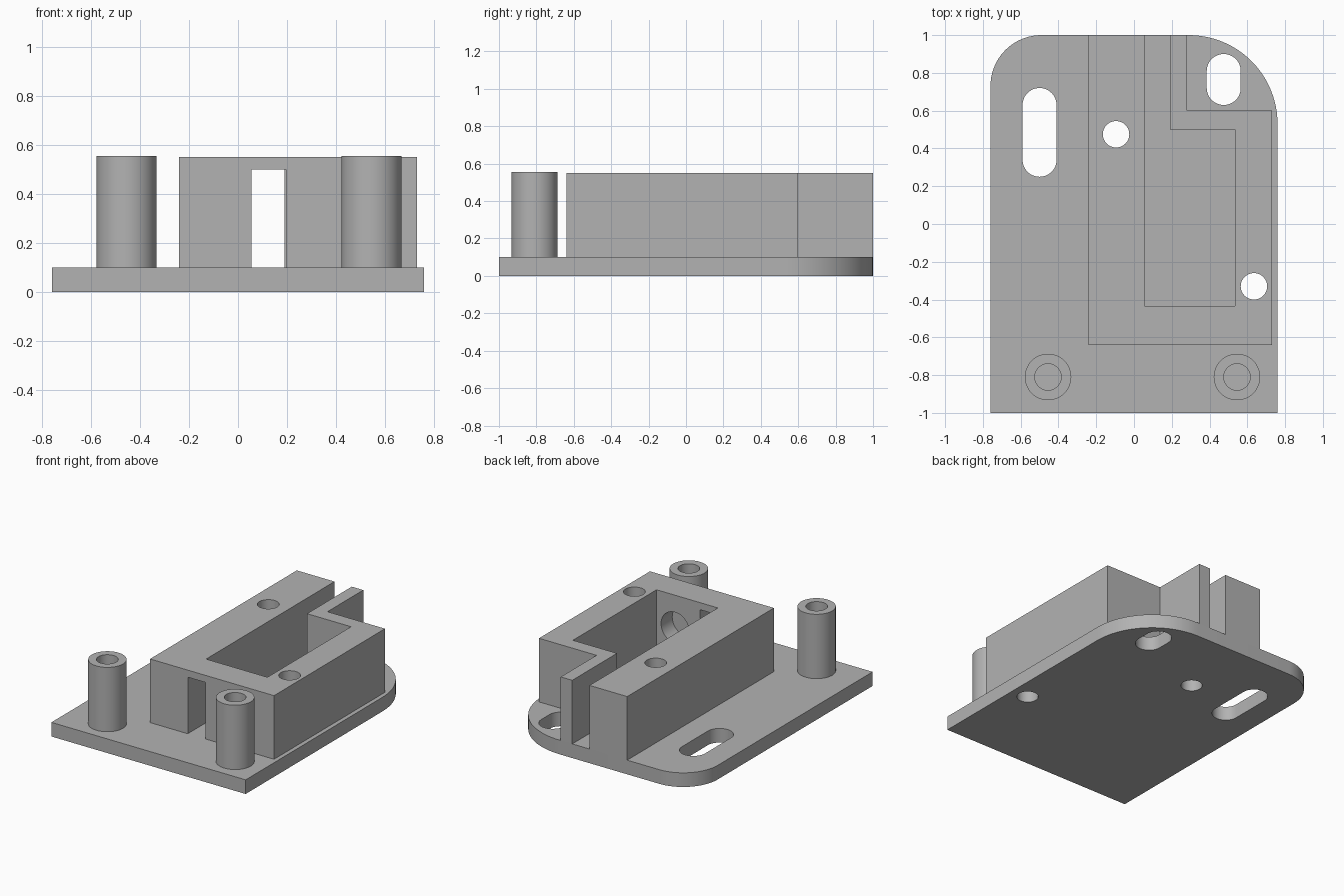
import bpy, bmesh
from math import sin, cos, pi, radians
from mathutils import Matrix

if "Cube" in bpy.data.objects:
    bpy.data.objects.remove(bpy.data.objects["Cube"], do_unlink=True)

grey = bpy.data.materials.new("plain grey")
grey.use_nodes = True
colour = (0.45, 0.45, 0.45, 1)
grey.diffuse_color = colour
grey.node_tree.nodes["Principled BSDF"].inputs["Base Color"].default_value = colour

BASE_TOP, HOUSING_TOP, POST_TOP = 0.10, 0.55, 0.555
BORE = 0.07


def arc(cx, cy, r, start, end, steps=24):
    """Points along a circular arc, angles in degrees."""
    angles = [radians(start + (end - start) * i / steps) for i in range(steps + 1)]
    return [(cx + r * cos(a), cy + r * sin(a)) for a in angles]


def circle(cx, cy, r):
    return arc(cx, cy, r, 0, 360, 48)[:-1]


def capsule(cx, low, high, r):
    return arc(cx, high - r, r, 0, 180) + arc(cx, low + r, r, 180, 360)


def rect(x0, x1, y0, y1):
    return [(x0, y0), (x1, y0), (x1, y1), (x0, y1)]


def prism(name, outline, z0, z1):
    """Solid made by extruding an outline upwards."""
    bm = bmesh.new()
    face = bm.faces.new([bm.verts.new((x, y, z0)) for x, y in outline])
    result = bmesh.ops.extrude_face_region(bm, geom=[face])
    top = [v for v in result["geom"] if isinstance(v, bmesh.types.BMVert)]
    bmesh.ops.translate(bm, verts=top, vec=(0, 0, z1 - z0))
    bmesh.ops.recalc_face_normals(bm, faces=bm.faces)
    mesh = bpy.data.meshes.new(name)
    bm.to_mesh(mesh)
    bm.free()
    obj = bpy.data.objects.new(name, mesh)
    mesh.materials.append(grey)
    bpy.context.collection.objects.link(obj)
    return obj


def activate(obj):
    bpy.ops.object.select_all(action="DESELECT")
    obj.select_set(True)
    bpy.context.view_layer.objects.active = obj


def cut(obj, cutter):
    cutter.hide_render = True
    activate(obj)
    mod = obj.modifiers.new("cut", "BOOLEAN")
    mod.operation, mod.solver, mod.object = "DIFFERENCE", "EXACT", cutter
    bpy.ops.object.modifier_apply(modifier=mod.name)
    bpy.data.objects.remove(cutter, do_unlink=True)


def smooth(obj):
    activate(obj)
    bpy.ops.object.shade_smooth_by_angle(angle=radians(30))


# Base plate with two rounded back corners
plate = prism("base_plate",
              [(-0.76, -1), (0.76, -1)] + arc(0.29, 0.53, 0.47, 0, 90)
              + arc(-0.49, 0.73, 0.27, 90, 180), 0, BASE_TOP)

# Housing walls around the pocket, open through a channel at the back
housing = prism("housing",
                [(-0.24, -0.64), (0.73, -0.64), (0.73, 0.6), (0.28, 0.6),
                 (0.28, 1), (0.19, 1), (0.19, 0.5), (0.535, 0.5),
                 (0.535, -0.435), (0.055, -0.435), (0.055, 1), (-0.24, 1)],
                BASE_TOP, HOUSING_TOP)

# Mounting slots through the plate
for x, low, high in [(-0.5, 0.25, 0.72), (0.475, 0.63, 0.9)]:
    cut(plate, prism("slot_cutter", capsule(x, low, high, 0.09), -0.1, 0.2))

# Screw holes through housing and plate
for x, y in [(-0.095, 0.475), (0.635, -0.33)]:
    for part in (plate, housing):
        cut(part, prism("screw_cutter", circle(x, y, BORE), -0.1, 0.7))

# Doorway in the front wall
cut(housing, prism("doorway_cutter", rect(0.055, 0.195, -0.7, -0.4), 0, 0.5))

# Round blind socket on the inside of the front wall
socket = prism("socket_cutter", circle(0, 0, 0.11), 0, 0.2)
socket.data.transform(Matrix.Translation((0.39, -0.36, 0.32)) @ Matrix.Rotation(pi / 2, 4, "X"))
cut(housing, socket)

# Two hollow posts at the front
for name, x in [("right_post", -0.455), ("left_post", 0.545)]:
    post = prism(name, circle(x, -0.81, 0.123), BASE_TOP, POST_TOP)
    cut(post, prism("bore_cutter", circle(x, -0.81, BORE), 0, 0.7))
    smooth(post)

smooth(plate)
smooth(housing)
